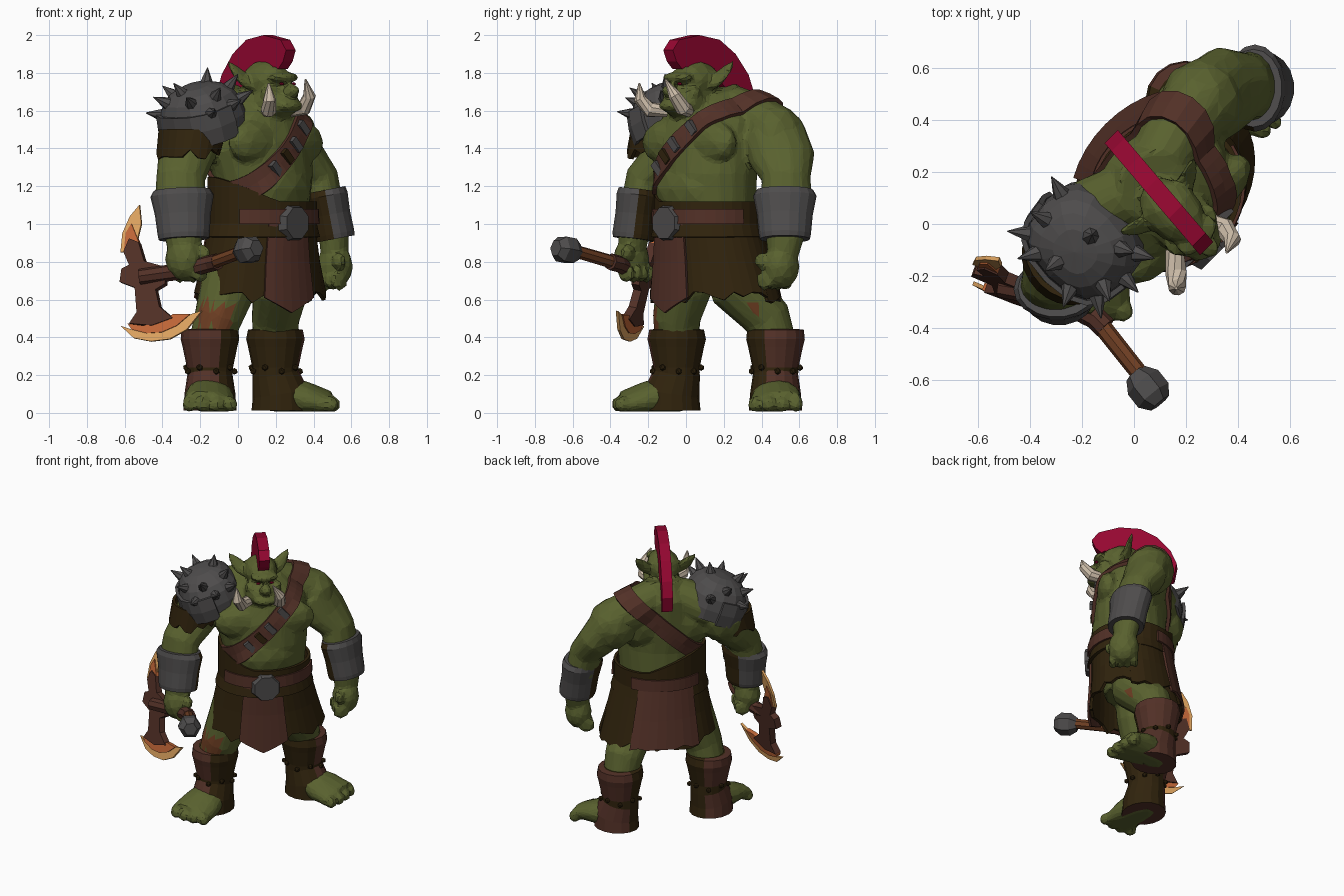
import bpy, bmesh, math, random
from mathutils import Vector, Matrix
from mathutils.bvhtree import BVHTree

if "Cube" in bpy.data.objects:
    bpy.data.objects.remove(bpy.data.objects["Cube"])
random.seed(4)
PARTS = []
CX = .155                      # body mid-line
TURN = Matrix.Rotation(math.pi / 4, 4, 'Z')   # the figure stands turned
UNTURN = TURN.inverted()


def mat(name, *rgb):
    m = bpy.data.materials.new(name)
    m.use_nodes = True
    m.diffuse_color = (*rgb, 1)
    m.node_tree.nodes["Principled BSDF"].inputs["Base Color"].default_value = (*rgb, 1)
    return m


SKIN = mat("green skin", .1, .12, .028)
DARK = mat("dark leather", .03, .017, .004)
RED = mat("red leather", .085, .03, .02)
STEEL = mat("dark steel", .077, .073, .073)
HAIR = mat("crimson hair", .3, .002, .03)
IVORY = mat("ivory", .6, .5, .39)
WOOD = mat("orange wood", .16, .05, .017)
GOLD = mat("pale blade edge", .75, .38, .12)
EMBER = mat("ember blade", .55, .14, .04)


def make(name, bm, mats, rule=None, thick=0):
    bmesh.ops.recalc_face_normals(bm, faces=bm.faces)
    me = bpy.data.meshes.new(name)
    bm.to_mesh(me)
    bm.free()
    ob = bpy.data.objects.new(name, me)
    bpy.context.collection.objects.link(ob)
    PARTS.append(ob)
    for m in mats:
        me.materials.append(m)
    if rule:
        for p in me.polygons:
            p.material_index = rule(p.center, p.normal)
    if thick:
        mod = ob.modifiers.new("thickness", 'SOLIDIFY')
        mod.thickness, mod.offset = thick, 0
    return ob


def loft(bm, rings, n=14, wide=None):
    """Capped tube through rings (x, y, z, radius a, radius b); a lies along wide."""
    pts = [Vector(r[:3]) for r in rings]
    loops = []
    for i, r in enumerate(rings):
        t = (pts[min(i + 1, len(pts) - 1)] - pts[max(i - 1, 0)]).normalized()
        ref = Vector(wide or ((0, 1, 0) if abs(t.x) > .85 else (1, 0, 0)))
        u = (ref - t * ref.dot(t)).normalized()
        v = t.cross(u)
        loops.append([bm.verts.new(pts[i] + u * r[3] * math.cos(a) + v * r[-1] * math.sin(a))
                      for a in (k * math.tau / n for k in range(n))])
    for p, q in zip(loops, loops[1:]):
        for k in range(n):
            bm.faces.new((p[k], p[(k + 1) % n], q[(k + 1) % n], q[k]))
    bm.faces.new(loops[0])
    bm.faces.new(loops[-1])


def tube(name, rings, mats, n=14, rule=None, wide=None):
    bm = bmesh.new()
    loft(bm, rings, n, wide)
    return make(name, bm, mats, rule)


def blob(bm, c, r, sub=2):
    m = Matrix.Translation(c) @ Matrix.Diagonal((*r, 1))
    bmesh.ops.create_icosphere(bm, subdivisions=sub, radius=1, matrix=m)


def wrap(name, a0, a1, n, rows, m, thick=.02, hem=0, point=0, lift=0):
    """Cloth around an ellipse; rows (z, cx, cy, rx, ry) from top to hem."""
    bm = bmesh.new()
    grid = []
    for j, (z, cx, cy, rx, ry) in enumerate(rows):
        line = []
        for i in range(n + 1):
            f = i / n
            a = a0 + (a1 - a0) * f
            zz = z
            if j == 0:
                zz += lift * max(0, math.cos(a - 2.7))
            if j == len(rows) - 1:
                zz += random.uniform(-hem, hem) - point * (1 - abs(2 * f - 1))
            line.append(bm.verts.new((cx + rx * math.cos(a), cy + ry * math.sin(a), zz)))
        grid.append(line)
    for p, q in zip(grid, grid[1:]):
        for i in range(n):
            bm.faces.new((p[i], p[i + 1], q[i + 1], q[i]))
    bmesh.ops.remove_doubles(bm, verts=bm.verts, dist=.0005)
    return make(name, bm, [m], thick=thick)


# ---- body mass: torso, head, limbs fused into one faceted skin ----
bm = bmesh.new()
loft(bm, [(CX, 0, .72, .22, .18), (CX + .02, 0, .95, .26, .22), (CX + .02, -.005, 1.1, .27, .235),
          (CX + .02, -.015, 1.25, .285, .24), (CX, 0, 1.4, .31, .24), (CX, .03, 1.53, .3, .22),
          (CX, .07, 1.64, .2, .18), (CX, .05, 1.71, .13, .14)], 20)
HX = .14
blob(bm, (HX, -.07, 1.76), (.11, .15, .11))
blob(bm, (HX, -.14, 1.64), (.125, .14, .09))
blob(bm, (HX, -.2, 1.775), (.1, .06, .032))
blob(bm, (HX, -.265, 1.705), (.04, .045, .035))
blob(bm, (HX, -.25, 1.625), (.085, .05, .035))
blob(bm, (CX, -.17, 1.19), (.2, .1, .15))
SHAFT = {-1: (-.14, .07), 1: (.475, .195)}
ELBOW = {-1: (-.37, .06, 1.24), 1: (.68, .07, 1.24)}
WRIST = {-1: (-.4, .005, .92), 1: (.73, .01, .92)}
HAND = {-1: (-.41, 0, .815), 1: (.72, -.005, .775)}
for s in (-1, 1):
    sx = CX + s * .365
    # chest, back and shoulder muscle
    blob(bm, (CX + s * .14, -.13, 1.43), (.2, .09, .13))
    blob(bm, (CX + s * .17, .12, 1.45), (.17, .13, .18))
    loft(bm, [(CX + s * .08, .1, 1.62, .12), (CX + s * .23, .14, 1.55, .14), (sx, .15, 1.49, .14)])
    blob(bm, (sx, .15, 1.46), (.16, .165, .175))
    # arm and fist, broadest along the splay of the elbow
    e, w, h = ELBOW[s], WRIST[s], HAND[s]
    arm = .16 + s * .014
    loft(bm, [(sx, .135, 1.48, .17, .13), ((sx + e[0]) / 2 + .01, .115, 1.34, arm, .122), (*e, .13, .105),
              (e[0] + s * .02, e[1] - .02, 1.1, .14, .1), (*w, .1, .08), (*h, .07, .07)], 14, (1, s, 0))
    blob(bm, h, (.09, .105, .12))
    for k in range(4):
        blob(bm, (h[0] - s * .045, h[1] - .08 + k * .05, h[2] - .075), (.065, .027, .06), 1)
    blob(bm, (h[0] - s * .06, h[1] - .09, h[2] + .03), (.035, .05, .05), 1)
    # ear
    loft(bm, [(HX + s * .09, -.04, 1.74, .04, .03), (HX + s * .13, -.02, 1.775, .05, .022),
              (HX + s * .17, 0, 1.82, .035, .016), (HX + s * .2, .02, 1.86, .01, .01)], 10)
    blob(bm, (HX + s * .085, -.17, 1.69), (.045, .05, .04), 1)
    # leg
    ax, ay = SHAFT[s]
    loft(bm, [(CX + s * .15, .02, .85, .15), (CX + s * .2, .03, .66, .15),
              (ax - s * .03, ay - .03, .5, .128), (ax, ay, .36, .115), (ax, ay, .08, .1)])
    blob(bm, (ax - s * .03, ay - .1, .5), (.08, .06, .08))
    # splayed foot and toes
    d, side = Vector((s, -1, 0)).normalized(), Vector((1, s, 0)).normalized()
    foot = Vector((ax, ay, 0))
    loft(bm, [(*(foot + d * t + Vector((0, 0, z))), a, b) for t, z, a, b in
              ((-.06, .06, .07, .06), (.02, .1, .11, .11), (.16, .08, .135, .085), (.29, .055, .14, .055))])
    for k in range(4):
        blob(bm, foot + d * (.31 - abs(k - 1.3) * .012) + side * (k - 1.5) * .072 + Vector((0, 0, .045)),
             (.045, .045, .048), 1)
body = make("body", bm, [SKIN, WOOD])
rm = body.modifiers.new("fuse", 'REMESH')
rm.mode, rm.voxel_size = 'VOXEL', .014
sm = body.modifiers.new("soften", 'SMOOTH')
sm.factor, sm.iterations = .5, 3
dc = body.modifiers.new("facets", 'DECIMATE')
dc.ratio = .1
dg = bpy.context.evaluated_depsgraph_get()
fused = bpy.data.meshes.new_from_object(body.evaluated_get(dg))
body.modifiers.clear()
body.data = fused
for v in fused.vertices:
    v.co.z = max(v.co.z, .008)
for p in fused.polygons:       # scuffed patches on the knees
    c = p.center
    p.material_index = int((c.x < -.13 and c.y < .06 and .42 < c.z < .58)
                           or (c - Vector((.48, .04, .54))).length < .04)
tmp = bmesh.new()
tmp.from_mesh(fused)
skin_tree = BVHTree.FromBMesh(tmp)
tmp.free()

# ---- face: tusks, eyes, crest ----
for side, pts in (("right", [(.04, -.18, 1.6), (-.02, -.25, 1.605), (-.055, -.29, 1.66), (-.06, -.29, 1.745)]),
                  ("left", [(.2, -.18, 1.6), (.235, -.26, 1.615), (.225, -.31, 1.68), (.175, -.33, 1.765)])):
    tube(side + "_tusk", [(*p, r) for p, r in zip(pts, (.035, .042, .034, .005))], [IVORY], 9)
for s in (-1, 1):
    bm = bmesh.new()
    blob(bm, (HX + s * .045, -.232, 1.742), (.016, .012, .009), 1)
    make("eye", bm, [HAIR])
bm = bmesh.new()
outer = [(-.24, 1.86), (-.265, 1.92), (-.22, 1.975), (-.08, 2), (.06, 1.975), (.17, 1.9), (.26, 1.79), (.3, 1.69), (.28, 1.58)]
inner = [(-.2, 1.82), (-.18, 1.83), (-.13, 1.83), (-.06, 1.83), (.02, 1.8), (.08, 1.74), (.15, 1.68), (.2, 1.62), (.24, 1.57)]
rows = [[bm.verts.new((HX + .012 + x + .08 * y, y, z)) for x, (y, z) in
         ((-.036, a), (-.036, b), (.036, b), (.036, a))] for a, b in zip(inner, outer)]
for p, q in zip(rows, rows[1:]):
    for k in range(4):
        bm.faces.new((p[k], p[(k + 1) % 4], q[(k + 1) % 4], q[k]))
bm.faces.new(rows[0])
bm.faces.new(rows[-1])
make("crest", bm, [HAIR])

# ---- skirt, panels, belt ----
WX = CX + .02
skirt = [(1.02, WX, -.005, .285, .25), (.8, WX + .01, .015, .335, .27), (.61, WX + .02, .03, .38, .295)]
wrap("skirt", 0, math.tau, 40, skirt, DARK, .02, hem=.035)


def grow(rows, g):
    return [(z, cx, cy, rx + g, ry + g) for z, cx, cy, rx, ry in rows]


F, B = -math.pi / 2, math.pi / 2
wrap("front_panel", F - .6, F + .23, 6, grow(skirt, .018), RED, .015, point=.08)
wrap("back_panel", B - .62, B + .62, 8, grow(skirt, .018), RED, .015, hem=.015)
wrap("waistband", 0, math.tau, 32, [(1.12, WX, -.005, .295, .265), (1.0, WX, -.005, .295, .265),
                                    (.93, WX, -.005, .315, .278)], DARK, lift=.13)
belt = [(1.08, WX, -.005, .306, .276), (1.0, WX, -.005, .308, .279)]
wrap("belt_front", F - 1.15, F + 1.4, 14, belt, RED)
wrap("belt_back", B - .8, B + .8, 12, belt, RED)
bm = bmesh.new()
bmesh.ops.create_cone(bm, cap_ends=True, segments=8, radius1=.104, radius2=.088, depth=.05,
                      matrix=Matrix.Translation((HX, -.283, 1.005)) @ Matrix.Rotation(math.pi / 2, 4, 'X')
                      @ Matrix.Rotation(math.pi / 8, 4, 'Z'))
make("buckle", bm, [STEEL])

# ---- bandolier laid over the skin ----
axis, up = Vector((.57, 0, .54)).normalized(), Vector((-.54, 0, .57)).normalized()
mid = Vector((.14, 0, 1.39))


def on_skin(a, off, lift):
    d = axis * math.cos(a) + Vector((0, math.sin(a), 0))
    hit = skin_tree.ray_cast(mid + up * off, d)[0]
    return (hit or mid + up * off + d * .3) + d * lift


bm = bmesh.new()
rows = [[bm.verts.new(on_skin(i * math.tau / 48, o, .01)) for o in (-.055, 0, .055)] for i in range(48)]
for i, p in enumerate(rows):
    q = rows[(i + 1) % 48]
    for k in (0, 1):
        bm.faces.new((p[k], p[k + 1], q[k + 1], q[k]))
make("bandolier", bm, [RED], thick=.026)
for a, m in ((-2.1, STEEL), (-1.75, DARK), (-1.4, STEEL), (-.9, STEEL)):
    bm = bmesh.new()
    bmesh.ops.create_cube(bm, size=1, matrix=Matrix.Translation(on_skin(a, 0, .02))
                          @ Matrix.Rotation(-.76, 4, 'Y') @ Matrix.Diagonal((.04, .04, .08, 1)))
    make("strap_fitting", bm, [m])

# ---- bracers and boots, outer and inner sides differ ----
for s, label in ((-1, "right"), (1, "left")):
    e, w = Vector(ELBOW[s]), Vector(WRIST[s])
    ax, ay = SHAFT[s]
    t = Vector((e.x + s * .015, e.y - .025, 1.18))
    tube(label + "_bracer", [(*t, .15, .112), (*t.lerp(w, .12), .168, .118), (*t.lerp(w, .5), .148, .112),
                             (*t.lerp(w, .9), .138, .115), (*w, .133, .11)], [STEEL, DARK], 18,
         lambda c, n: int(s * n.x < -.55), (1, s, 0))
    heel = (ax + s * .02, ay - .02)
    tube(label + "_boot", [(*heel, .012, .155, .14), (*heel, .1, .15, .135), (ax, ay, .2, .125, .12),
                           (ax, ay, .24, .122, .122), (ax, ay, .35, .145, .145), (ax, ay, .39, .155, .155),
                           (ax, ay, .44, .145, .15), (ax, ay, .445, .11, .11)],
         [RED, DARK], 16, lambda c, n: int(s * (c.x - ax) + .35 * (c.y - ay) < .01 or .2 < c.z < .24), (s, -1, 0))
    for k in range(9):
        bm = bmesh.new()
        a = k * math.tau / 9
        blob(bm, (ax + .13 * math.cos(a), ay + .13 * math.sin(a), .22 + .02 * (k % 2)), (.018,) * 3, 1)
        make(label + "_boot_stud", bm, [DARK])

# ---- spiked, boxy shoulder armour on the right ----
tilt = (Matrix.Translation((-.17, .085, 1.55)) @ Matrix.Rotation(-.35, 4, 'Y')
        @ Matrix.Diagonal((.95, 1.05, .95, 1)))


def boxy(c, r):
    return Vector(math.copysign(abs(q / r) ** .78, q) * r for q in c)


for name, r, keep in (("shoulder_dome", .2, lambda c: c.z < -.08),
                      ("shoulder_plate", .222, lambda c: c.z > .09 or c.z < -.12 or c.x > .06)):
    bm = bmesh.new()
    bmesh.ops.create_uvsphere(bm, u_segments=16, v_segments=10, radius=r)
    bmesh.ops.delete(bm, geom=[v for v in bm.verts if keep(v.co)], context='VERTS')
    for v in bm.verts:
        v.co = tilt @ boxy(v.co, r)
    make(name, bm, [STEEL], thick=.02)
for el, angles in ((.3, (-2.1, -1.5, -.9, 1.2, 2.2)), (.75, (-2.7, -1.7, -.7, 1.6, 2.6)), (1.2, (3, 0))):
    for a in angles:
        d = Vector((math.cos(a) * math.cos(el), math.sin(a) * math.cos(el), math.sin(el)))
        base, tip = tilt @ boxy(d * .19, .19), tilt @ boxy(d * .28, .28)
        tube("shoulder_spike", [(*base, .038), (*base.lerp(tip, .4), .025), (*tip, .002)], [STEEL], 7)
wrap("shoulder_fringe", 0, math.tau, 24, [(1.5, -.25, .09, .16, .18), (1.37, -.29, .085, .145, .17)], DARK, hem=.03)

# ---- axe: haft, pommel and twin curved blades ----


def place(x, y, z):
    return UNTURN @ Vector((x, y, z))


def haft(name, pts, m, n=8):
    tube(name, [(*place(*p[:3]), p[3]) for p in pts], [m], n)


haft("axe_haft", [(.04, -.6, .86, .034), (-.15, -.36, .79, .036), (-.3, -.28, .75, .036), (-.42, -.25, .73, .036)], WOOD)
haft("axe_grip", [(-.11, -.4, .8, .045), (-.15, -.36, .79, .045), (-.3, -.28, .75, .045), (-.52, -.24, .72, .042)], RED)
haft("axe_pommel", [(.005, -.575, .85, .045), (.035, -.61, .858, .075), (.075, -.66, .868, .075), (.1, -.69, .873, .045)], STEEL, 6)


def blade(name, pts, thick, m):
    bm = bmesh.new()
    bm.faces.new([bm.verts.new(place(x, -.54 - .355 * x + .2 * z, z)) for x, z in pts])
    make(name, bm, [m], thick=thick)


blade("axe_head", [(-.57, .92), (-.52, .9), (-.49, .8), (-.38, .77), (-.38, .68), (-.43, .65), (-.41, .56), (-.34, .5),
                   (-.45, .46), (-.57, .47), (-.53, .53), (-.54, .66), (-.62, .69), (-.61, .76), (-.57, .78), (-.6, .85)],
      .045, RED)
blade("lower_blade_band", [(-.58, .47), (-.5, .46), (-.42, .47), (-.34, .52), (-.25, .52), (-.32, .46), (-.4, .425),
                           (-.48, .42), (-.56, .44)], .03, EMBER)
blade("lower_blade_edge", [(-.62, .46), (-.56, .44), (-.48, .42), (-.4, .425), (-.32, .46), (-.25, .52), (-.19, .54),
                           (-.27, .44), (-.36, .39), (-.46, .378), (-.55, .395)], .016, GOLD)
blade("upper_blade_band", [(-.6, .85), (-.59, .95), (-.56, 1.0), (-.52, .9)], .03, EMBER)
blade("upper_blade_edge", [(-.62, .85), (-.61, .95), (-.57, 1.04), (-.52, 1.1), (-.51, 1.0), (-.53, .92), (-.56, .98),
                           (-.59, .93), (-.6, .85)], .016, GOLD)

# ---- turn the whole figure ----
for ob in PARTS:
    ob.data.transform(TURN)
